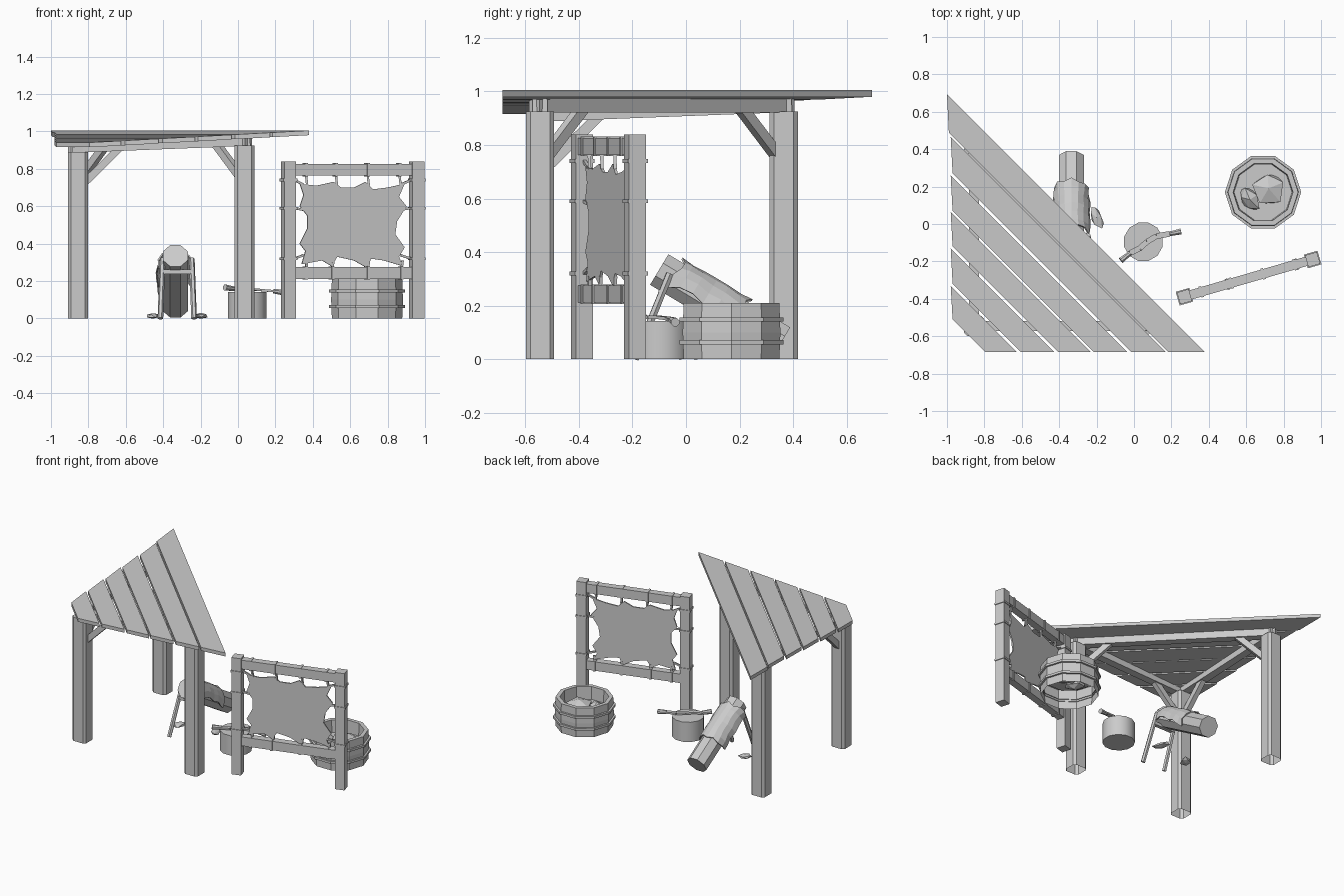
import bpy, bmesh, math, random
from mathutils import Vector as V, Matrix

random.seed(4)
UP = V((0, 0, 1))
if "Cube" in bpy.data.objects:
    bpy.data.objects.remove(bpy.data.objects["Cube"])

grey = bpy.data.materials.new("plain_grey")
grey.use_nodes = True
tone = (0.6, 0.6, 0.6, 1)
grey.diffuse_color = tone
grey.node_tree.nodes["Principled BSDF"].inputs["Base Color"].default_value = tone


def finish(name, bm, smooth=False):
    bmesh.ops.recalc_face_normals(bm, faces=bm.faces)
    me = bpy.data.meshes.new(name)
    bm.to_mesh(me)
    bm.free()
    me.materials.append(grey)
    ob = bpy.data.objects.new(name, me)
    bpy.context.collection.objects.link(ob)
    for p in me.polygons:
        p.use_smooth = smooth and abs(p.normal.z) < 0.5
    return ob


def axes(p, q, side=None):
    """Matrix at the middle of p-q with its z along the line."""
    d = (q - p).normalized()
    if side is None:
        side = d.cross(UP) if abs(d.z) < 0.99 else V((1, 0, 0))
    side = side.normalized()
    m = Matrix((side, d.cross(side), d)).transposed().to_4x4()
    return Matrix.Translation((p + q) / 2) @ m


def beam(name, p, q, w, h, bevel=0, side=None, open_bottom=False):
    p, q = V(p), V(q)
    bm = bmesh.new()
    bmesh.ops.create_cube(bm, size=1)
    bmesh.ops.scale(bm, vec=(w, h, (q - p).length), verts=bm.verts)
    if bevel:
        upright = [e for e in bm.edges if abs(e.verts[0].co.z - e.verts[1].co.z) > 0.01]
        bmesh.ops.bevel(bm, geom=upright, offset=bevel, segments=1, affect='EDGES')
    bm.transform(axes(p, q, side))
    if open_bottom:
        low = [f for f in bm.faces if f.calc_center_median().z < 0.001]
        bmesh.ops.delete(bm, geom=low, context='FACES')
    return finish(name, bm)


def rod(name, p, q, r, n=8, r2=None, smooth=False):
    p, q = V(p), V(q)
    bm = bmesh.new()
    bmesh.ops.create_cone(bm, cap_ends=True, segments=n, radius1=r,
                          radius2=r if r2 is None else r2, depth=(q - p).length)
    bmesh.ops.rotate(bm, verts=bm.verts, matrix=Matrix.Rotation(math.pi / n, 3, 'Z'))
    bm.transform(axes(p, q))
    return finish(name, bm, smooth)


def slab(name, pts, offset):
    bm = bmesh.new()
    face = bm.faces.new([bm.verts.new(p) for p in pts])
    res = bmesh.ops.extrude_face_region(bm, geom=[face], use_keep_orig=True)
    moved = [g for g in res["geom"] if isinstance(g, bmesh.types.BMVert)]
    bmesh.ops.translate(bm, verts=moved, vec=offset)
    return finish(name, bm)


def lathe(name, profile, n, centre):
    bm = bmesh.new()
    vs = [bm.verts.new((r, 0, z)) for r, z in profile]
    es = [bm.edges.new(pair) for pair in zip(vs, vs[1:])]
    bmesh.ops.spin(bm, geom=vs + es, cent=(0, 0, 0), axis=UP, angle=math.tau, steps=n)
    bmesh.ops.remove_doubles(bm, verts=bm.verts, dist=0.0005)
    bmesh.ops.translate(bm, verts=bm.verts, vec=centre)
    return finish(name, bm)


def lump(name, centre, size, turn):
    bm = bmesh.new()
    bmesh.ops.create_icosphere(bm, subdivisions=1, radius=1)
    for v in bm.verts:
        v.co *= random.uniform(0.75, 1.1)
    bmesh.ops.scale(bm, vec=size, verts=bm.verts)
    bm.transform(Matrix.Translation(centre) @ Matrix.Rotation(turn, 4, 'Z'))
    return finish(name, bm)


# Shelter posts, beams and braces
corner, east, north = V((-0.855, -0.545, 0.89)), V((0.035, -0.545, 0.925)), V((-0.855, 0.365, 0.925))
for label, top in (("corner", corner), ("east", east), ("north", north)):
    beam(label + "_post", (top.x, top.y, 0), top, 0.108, 0.105, 0.016, open_bottom=True)
lift = V((0, 0, 0.022))
for label, a, b in (("front", corner, east), ("side", corner, north), ("diagonal", east, north)):
    d = (b - a).normalized() * 0.03
    beam(label + "_beam", a + lift - d, b + lift + d, 0.055, 0.05)
for label, a, b in (("front", corner, east), ("side", corner, north),
                    ("east", east, north), ("north", north, east)):
    d = (b - a).normalized()
    beam(label + "_brace", a + d * 0.04 - UP * 0.16, a + d * 0.22 + UP * 0.01, 0.035, 0.04)

# Roof planks, laid diagonally and sloping down to the corner
bands = [(-0.305, -0.5), (-0.515, -0.7), (-0.72, -0.9),
         (-0.915, -1.09), (-1.11, -1.29), (-1.31, -1.48)]
for i, (c0, c1) in enumerate(bands):
    left, front = (-1 if i == 0 else -0.98), -0.685
    flat = [(left, c0 - left), (c0 - front, front), (c1 - front, front), (left + 0.01, c1 - left - 0.01)]
    slab(f"roof_plank_{i}", [(x, y, 1.005 + (x + y + 0.305) * 0.055) for x, y in flat], (0, 0, -0.025))


# Stretching frame: x along the front, y follows the slant
def on_frame(x, z, off=0.0):
    return V((x, -0.39 + (x - 0.265) * 0.29, z)) + V((0.28, -0.96, 0)) * off


along = V((0.96, 0.28, 0))
for label, x in (("right", 0.27), ("left", 0.955)):
    beam("frame_post_" + label, on_frame(x, 0), on_frame(x, 0.84), 0.066, 0.066, side=along)
    for z in (0.74, 0.59, 0.32):
        beam("post_cord", on_frame(x, z - 0.007), on_frame(x, z + 0.007), 0.076, 0.076, side=along)
        inner = x + (0.03 if x < 0.5 else -0.03)
        hide_x = 0.35 if x < 0.5 else 0.87
        beam("side_tie", on_frame(inner, z), on_frame(hide_x, z * 0.9 + 0.05), 0.012, 0.012)
for label, z, xs in (("top", 0.795, (0.36, 0.52, 0.69, 0.86)), ("bottom", 0.243, (0.36, 0.5, 0.69, 0.87))):
    beam("frame_rail_" + label, on_frame(0.3, z), on_frame(0.93, z), 0.05, 0.064)
    for x in xs:
        beam("rail_cord", on_frame(x - 0.007, z), on_frame(x + 0.007, z), 0.06, 0.072)
        end = 0.71 if z > 0.5 else 0.31
        beam("rail_tie", on_frame(x, z), on_frame(x + 0.01, end), 0.012, 0.012)

# Stretched hide, outline in hundredths
outline = [(33, 72), (42, 71), (51, 73), (55, 70), (62, 70), (68, 73), (72, 69), (80, 70), (89, 72),
           (86, 65), (90, 60), (85, 52), (84, 45), (89, 38), (86, 33), (88, 28), (78, 31), (71, 32),
           (69, 27), (62, 31), (53, 33), (50, 28), (45, 31), (34, 29), (36, 36), (33, 40), (37, 48),
           (37, 55), (33, 60), (35, 66)]
slab("stretched_hide", [on_frame(x / 100, z / 100, 0.005) for x, z in outline], V((-0.28, 0.96, 0)) * 0.01)

# Soaking tub with hoops and soaking skins
tub = V((0.69, 0.17, 0))
lathe("tub", [(0.188, 0), (0.192, 0.1), (0.188, 0.21), (0.16, 0.21), (0.155, 0.12), (0, 0.12)], 10, tub)
for z in (0.055, 0.14):
    lathe("tub_hoop", [(0.185, z), (0.204, z), (0.204, z + 0.016), (0.185, z + 0.016)], 10, tub)
lump("soaking_skin_large", tub + V((0.03, 0.02, 0.13)), (0.1, 0.1, 0.07), 0.4)
lump("soaking_skin_small", tub + V((-0.07, -0.04, 0.13)), (0.05, 0.08, 0.05), 0.6)

# Stump with a curved two-handled scraper
rod("stump", (0.05, -0.095, 0), (0.05, -0.095, 0.142), 0.106, 12, smooth=True)
path = [V((-0.02, -0.155, 0.158)), V((0.03, -0.13, 0.158)), V((0.07, -0.095, 0.156)),
        V((0.12, -0.065, 0.152)), V((0.19, -0.053, 0.146))]
for a, b in zip(path, path[1:]):
    beam("scraper_blade", a, b, 0.03, 0.012)
for a, b in ((path[0], V((-0.07, -0.195, 0.166))), (path[-1], V((0.25, -0.04, 0.138)))):
    rod("scraper_handle", a, b, 0.013, 8, 0.017)

# Slanted fleshing log on two legs with a crossbar
head, foot = V((-0.335, -0.1, 0.335)), V((-0.335, 0.355, 0.062))
rod("log", head, foot, 0.072)
for side in (-1, 1):
    top, base = V((-0.325 + side * 0.078, -0.06, 0.32)), V((-0.325 + side * 0.09, -0.19, 0))
    rod("log_leg", base, top, 0.015, 6)
beam("log_crossbar", (-0.41, -0.09, 0.25), (-0.24, -0.09, 0.25), 0.025, 0.022)

# Hide draped over the log with ragged hems
axis = (foot - head).normalized()
over = V((1, 0, 0)).cross(axis)
if over.z < 0:
    over = -over
bm = bmesh.new()
rows, cols = 7, 9
grid = []
for i in range(rows):
    reach = math.radians(random.uniform(85, 120))
    row = []
    for j in range(cols):
        k = j / (cols - 1) * 2 - 1
        r = 0.078 + 0.022 * k * k + random.uniform(0, 0.006)
        t = 0.05 + 0.31 * i / (rows - 1)
        if i in (0, rows - 1):
            t += random.uniform(-0.025, 0.025)
        a = k * reach
        row.append(bm.verts.new(head + axis * t + V((1, 0, 0)) * r * math.sin(a) + over * r * math.cos(a)))
    grid.append(row)
for ra, rb in zip(grid, grid[1:]):
    for j in range(cols - 1):
        bm.faces.new((ra[j], ra[j + 1], rb[j + 1], rb[j]))
drape = finish("draped_hide", bm)
thick = drape.modifiers.new("thickness", 'SOLIDIFY')
thick.thickness = 0.008

# Scraps on the ground
lump("scrap_left", (-0.2, 0.035, 0.014), (0.035, 0.07, 0.018), 0.3)
lump("scrap_right", (-0.455, -0.02, 0.014), (0.04, 0.05, 0.018), -0.5)
